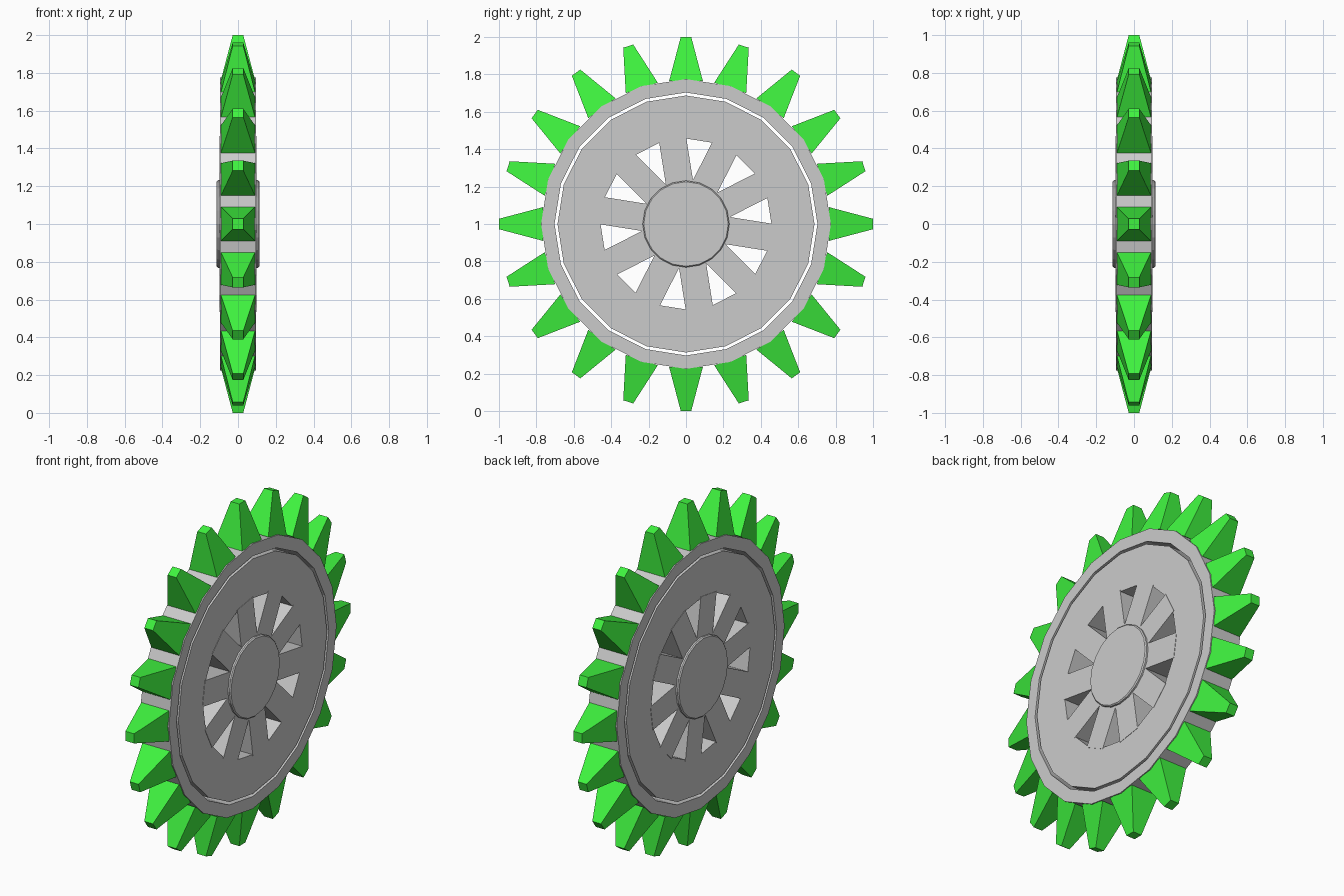
import bpy, bmesh
from math import sin, cos, pi, radians
from mathutils import Matrix, Vector

if "Cube" in bpy.data.objects:
    bpy.data.objects.remove(bpy.data.objects["Cube"])

SIDES = 20
CENTRE = Vector((0, 0, 1))


def finish(name, bm, material=None):
    bmesh.ops.recalc_face_normals(bm, faces=bm.faces)
    mesh = bpy.data.meshes.new(name)
    bm.to_mesh(mesh)
    bm.free()
    obj = bpy.data.objects.new(name, mesh)
    obj.location = CENTRE
    if material:
        mesh.materials.append(material)
    bpy.context.collection.objects.link(obj)
    return obj


def lathe_ring(name, profile):
    """Revolve a closed (x, radius) profile round the x axle."""
    bm = bmesh.new()
    loops = []
    for i in range(SIDES):
        a = 2 * pi * i / SIDES
        loops.append([bm.verts.new((x, r * cos(a), r * sin(a))) for x, r in profile])
    n = len(profile)
    for i in range(SIDES):
        p, q = loops[i], loops[(i + 1) % SIDES]
        for j in range(n):
            k = (j + 1) % n
            bm.faces.new((p[j], p[k], q[k], q[j]))
    return finish(name, bm)


def washer(name, inner, outer, half):
    return lathe_ring(name, [(-half, inner), (-half, outer), (half, outer), (half, inner)])


def radial(angle):
    """Turn local +z to point outwards at this angle in the wheel plane."""
    return Matrix.Rotation(angle, 4, 'X')


green = bpy.data.materials.new("green")
green.diffuse_color = (0.05, 0.9, 0.05, 1)
green.use_nodes = True
green.node_tree.nodes["Principled BSDF"].inputs["Base Color"].default_value = green.diffuse_color

# Outer rim and inner disc, separated by a narrow gap
washer("rim", 0.703, 0.775, 0.095)
washer("disc", 0.457, 0.687, 0.095)

# Ten straight spokes
bm = bmesh.new()
for i in range(10):
    m = (radial(radians(9 + 36 * i)) @ Matrix.Translation((0, 0, 0.3275))
         @ Matrix.Diagonal((0.194, 0.147, 0.265, 1)))
    bmesh.ops.create_cube(bm, size=1, matrix=m)
finish("spokes", bm)

# Hub with a small chamfer on both faces
bm = bmesh.new()
bmesh.ops.create_cone(bm, cap_ends=True, segments=SIDES, radius1=0.232, radius2=0.232,
                      depth=0.225, matrix=Matrix.Rotation(pi / 2, 4, 'Y'))
caps = [e for f in bm.faces if len(f.verts) > 4 for e in f.edges]
bmesh.ops.bevel(bm, geom=caps, offset=0.006, segments=1, affect='EDGES')
finish("hub", bm)

# Twenty tapered square teeth
bm = bmesh.new()
base, tip = 0.765, 1.0
for i in range(SIDES):
    m = (radial(2 * pi * i / SIDES) @ Matrix.Translation((0, 0, (base + tip) / 2))
         @ Matrix.Rotation(pi / 4, 4, 'Z'))
    bmesh.ops.create_cone(bm, cap_ends=True, segments=4, radius1=0.09 * 2 ** 0.5,
                          radius2=0.028 * 2 ** 0.5, depth=tip - base, matrix=m)
finish("teeth", bm, green)
